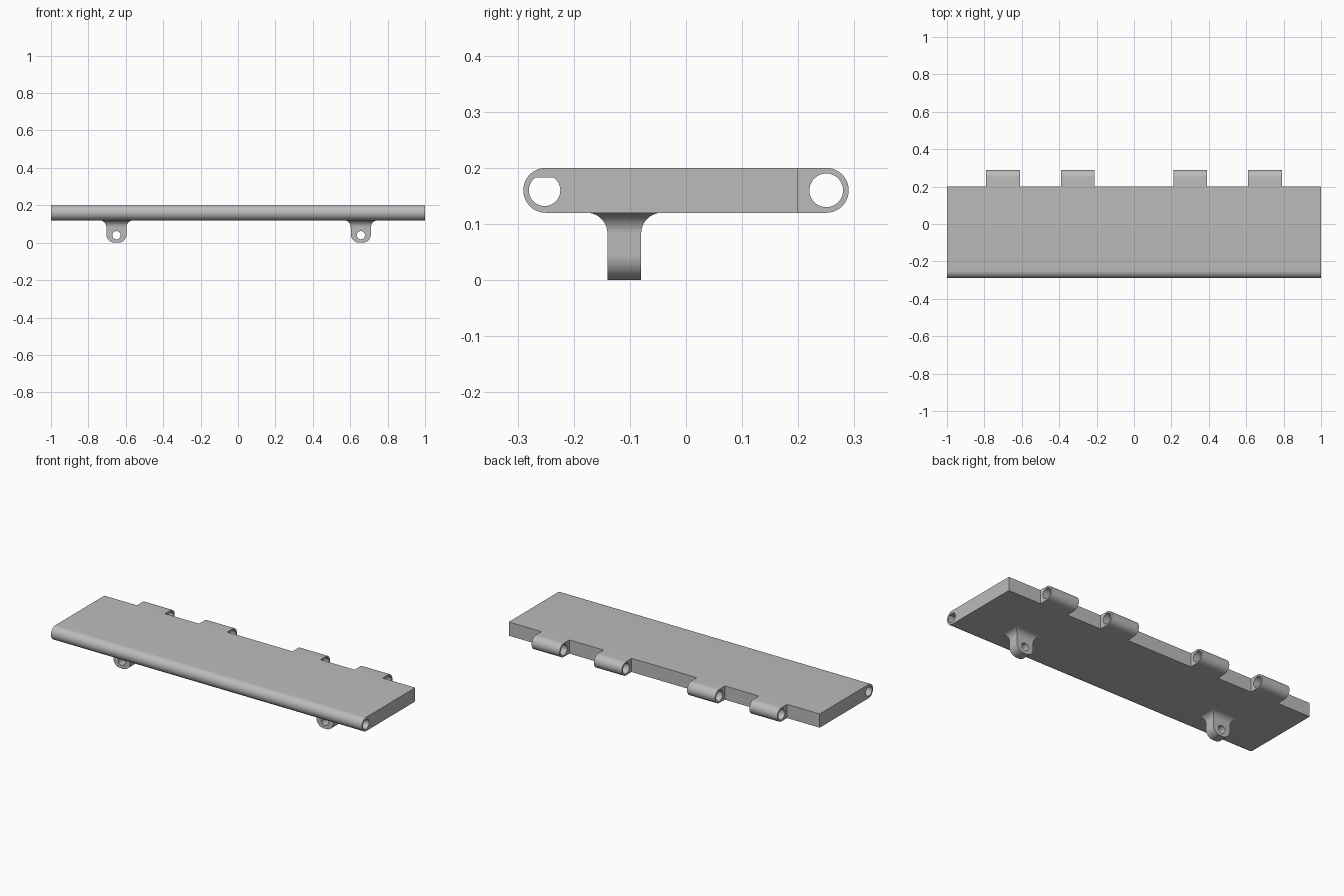
import bpy, bmesh, math
from mathutils import Vector

if "Cube" in bpy.data.objects:
    bpy.data.objects.remove(bpy.data.objects["Cube"])

grey = bpy.data.materials.new("plain grey")
grey.diffuse_color = (0.5, 0.5, 0.5, 1)
grey.use_nodes = True
grey.node_tree.nodes["Principled BSDF"].inputs["Base Color"].default_value = grey.diffuse_color


def arc(cx, cz, r, a0, a1, n):
    return [(cx + r * math.cos(math.radians(a0 + (a1 - a0) * i / n)),
             cz + r * math.sin(math.radians(a0 + (a1 - a0) * i / n))) for i in range(n + 1)]


def circle(cx, cz, r, n=40):
    return arc(cx, cz, r, 0, 360, n)[:-1]


def prism(loops, place, depth):
    """Fill an outline with holes and extrude it along depth."""
    bm = bmesh.new()
    for loop in loops:
        vs = [bm.verts.new(place(*p)) for p in loop]
        for a, b in zip(vs, vs[1:] + vs[:1]):
            bm.edges.new((a, b))
    bmesh.ops.triangle_fill(bm, edges=bm.edges[:], use_beauty=True)
    ext = bmesh.ops.extrude_face_region(bm, geom=bm.faces[:], use_keep_orig=True)
    bmesh.ops.translate(bm, vec=depth, verts=[g for g in ext["geom"] if isinstance(g, bmesh.types.BMVert)])
    bmesh.ops.recalc_face_normals(bm, faces=bm.faces[:])
    return bm


def finish(bm, name):
    mesh = bpy.data.meshes.new(name)
    bm.to_mesh(mesh)
    bm.free()
    mesh.materials.append(grey)
    ob = bpy.data.objects.new(name, mesh)
    bpy.context.collection.objects.link(ob)
    bpy.ops.object.select_all(action='DESELECT')
    bpy.context.view_layer.objects.active = ob
    ob.select_set(True)
    bpy.ops.object.shade_smooth_by_angle(angle=math.radians(30))


# Long plate with a rounded front edge and a flat-topped bore through its length
outline = [(0.2, 0.12), (0.2, 0.2)] + arc(-0.25, 0.16, 0.04, 90, 270, 24)
bore = [(y, min(z, 0.183)) for y, z in circle(-0.252, 0.16, 0.028)]
finish(prism([outline, bore], lambda y, z: (-1, y, z), Vector((2, 0, 0))), "plate")

# Four hinge knuckles along the back edge
for i, x in enumerate((-0.7, -0.3, 0.3, 0.7)):
    outline = [(0.2, 0.2), (0.2, 0.12)] + arc(0.25, 0.16, 0.04, -90, 90, 24)
    bm = prism([outline, circle(0.25, 0.16, 0.03)],
               lambda y, z: (x - 0.09, y, z), Vector((0.18, 0, 0)))
    hidden = [f for f in bm.faces if all(abs(v.co.y - 0.2) < 1e-5 for v in f.verts)]
    bmesh.ops.delete(bm, geom=hidden, context='FACES')
    finish(bm, f"hinge_knuckle_{i + 1}")

# Two pierced lugs below, flaring into the plate with a fillet on every side
W, R, FILLET = 0.054, 0.045, 0.037
for i, x in enumerate((-0.65, 0.657)):
    top = 0.12 - FILLET
    outline = ([(x + W, top), (x - W, top)] + arc(x - W + R, R, R, 180, 270, 12)
               + arc(x + W - R, R, R, 270, 360, 12))
    bm = prism([outline, circle(x, 0.04, 0.022, 32)],
               lambda px, z: (px, -0.14, z), Vector((0, 0.06, 0)))
    cap = [f for f in bm.faces if all(abs(v.co.z - top) < 1e-5 for v in f.verts)]
    bmesh.ops.delete(bm, geom=cap, context='FACES_ONLY')
    signs = ((-1, -1), (1, -1), (1, 1), (-1, 1))
    rings = []
    for k in range(11):
        a = math.pi / 2 * k / 10
        g = FILLET * (1 - math.cos(a))
        rings.append([bm.verts.new((x + sx * (W + g), -0.11 + sy * (0.03 + g),
                                    top + FILLET * math.sin(a))) for sx, sy in signs])
    for lo, hi in zip(rings, rings[1:]):
        for j in range(4):
            n = (j + 1) % 4
            bm.faces.new((lo[j], lo[n], hi[n], hi[j]))
    bmesh.ops.remove_doubles(bm, verts=bm.verts[:], dist=1e-5)
    finish(bm, f"lug_{i + 1}")
